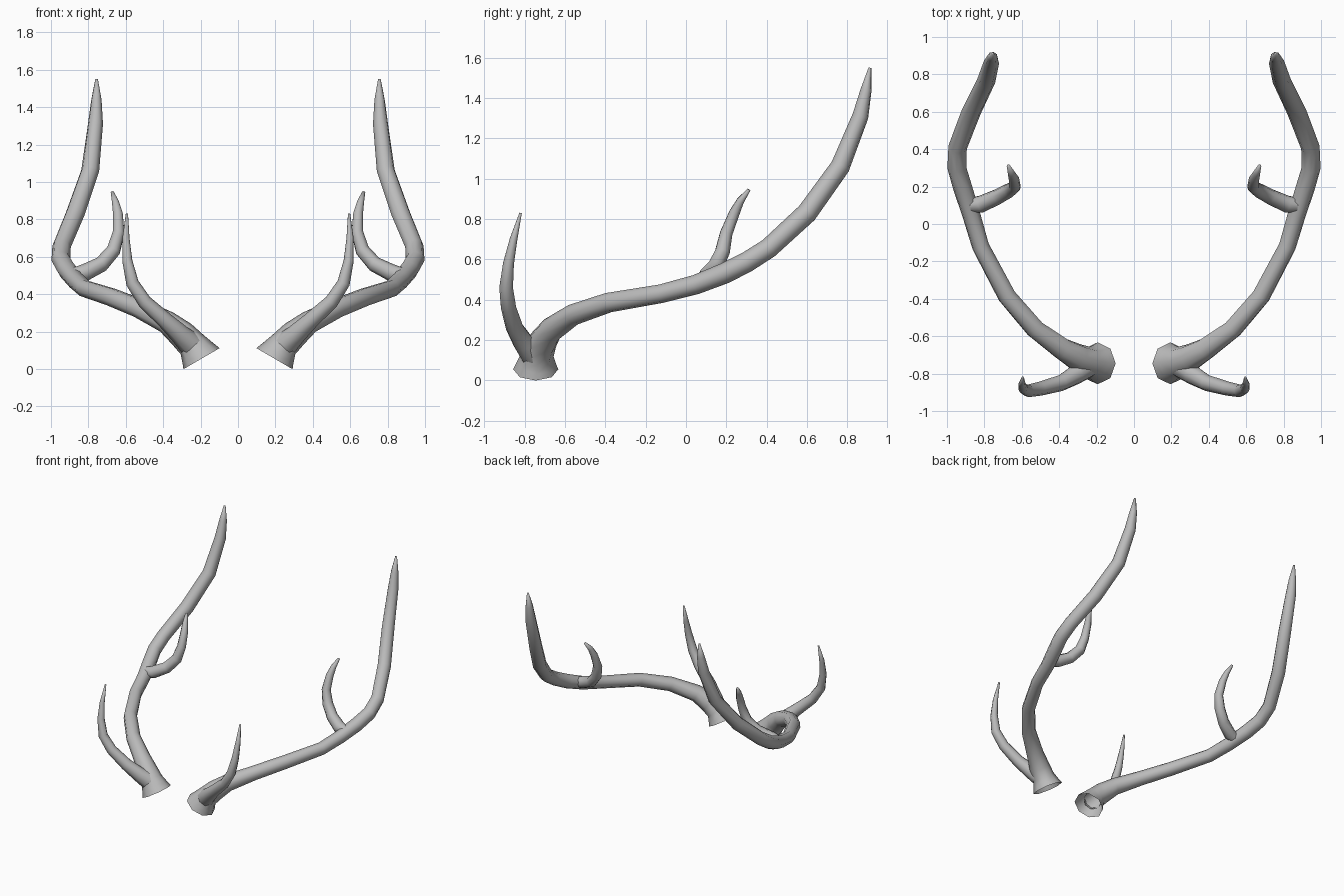
import bpy, bmesh, math
from mathutils import Vector

SIDES = 8

bone = bpy.data.materials.new("bone grey")
bone.diffuse_color = (0.5, 0.5, 0.5, 1)


def sweep(name, points, first_dir=None):
    """Tapered tube through (x, y, z, radius) points, open at its root, mirrored in x."""
    pos = [Vector(p[:3]) for p in points]
    last = len(pos) - 1
    bm = bmesh.new()
    rings, side = [], Vector((0, -1, 0))
    for i, (p, pt) in enumerate(zip(pos, points)):
        d = pos[min(i + 1, last)] - pos[max(i - 1, 0)]
        if i == 0 and first_dir:
            d = Vector(first_dir)
        d.normalize()
        side = (side - d * side.dot(d)).normalized()
        up = d.cross(side)
        ring = []
        for k in range(SIDES):
            a = 2 * math.pi * k / SIDES
            ring.append(bm.verts.new(p + (side * math.cos(a) + up * math.sin(a)) * pt[3]))
        rings.append(ring)
    for a, b in zip(rings, rings[1:]):
        for k in range(SIDES):
            n = (k + 1) % SIDES
            bm.faces.new((a[k], a[n], b[n], b[k]))
    bm.faces.new(rings[-1])
    mesh = bpy.data.meshes.new(name)
    bm.to_mesh(mesh)
    bm.free()
    mesh.materials.append(bone)
    obj = bpy.data.objects.new(name, mesh)
    bpy.context.collection.objects.link(obj)
    mesh.shade_smooth()
    obj.modifiers.new("mirror", "MIRROR").use_mirror_merge = False
    return obj


# Main beam, with a flared open burr at the root
sweep("main_beam", [
    (0.195, -0.745, 0.055, 0.112), (0.215, -0.74, 0.085, 0.098),
    (0.245, -0.735, 0.13, 0.08), (0.30, -0.715, 0.185, 0.075),
    (0.38, -0.67, 0.25, 0.062), (0.53, -0.56, 0.325, 0.053),
    (0.68, -0.385, 0.385, 0.05), (0.82, -0.12, 0.43, 0.047),
    (0.87, 0.05, 0.475, 0.049), (0.915, 0.19, 0.53, 0.052),
    (0.947, 0.30, 0.585, 0.051), (0.943, 0.41, 0.655, 0.05),
    (0.87, 0.60, 0.83, 0.052), (0.79, 0.765, 1.06, 0.049),
    (0.762, 0.865, 1.31, 0.041), (0.757, 0.893, 1.44, 0.028),
    (0.756, 0.912, 1.55, 0.007)], (0.5, 0, 0.86))

# Front tine, curling up from the burr
sweep("front_tine", [
    (0.24, -0.75, 0.12, 0.07), (0.31, -0.805, 0.185, 0.054),
    (0.39, -0.85, 0.26, 0.044), (0.50, -0.88, 0.36, 0.038),
    (0.565, -0.892, 0.46, 0.034), (0.592, -0.88, 0.58, 0.027),
    (0.599, -0.855, 0.70, 0.019), (0.594, -0.82, 0.83, 0.006)])

# Middle tine, curling inward from the beam
sweep("middle_tine", [
    (0.895, 0.10, 0.495, 0.04), (0.82, 0.105, 0.515, 0.046),
    (0.73, 0.145, 0.56, 0.042), (0.665, 0.18, 0.635, 0.039),
    (0.638, 0.20, 0.73, 0.033), (0.642, 0.24, 0.83, 0.028),
    (0.655, 0.27, 0.89, 0.02), (0.672, 0.312, 0.945, 0.009)])
